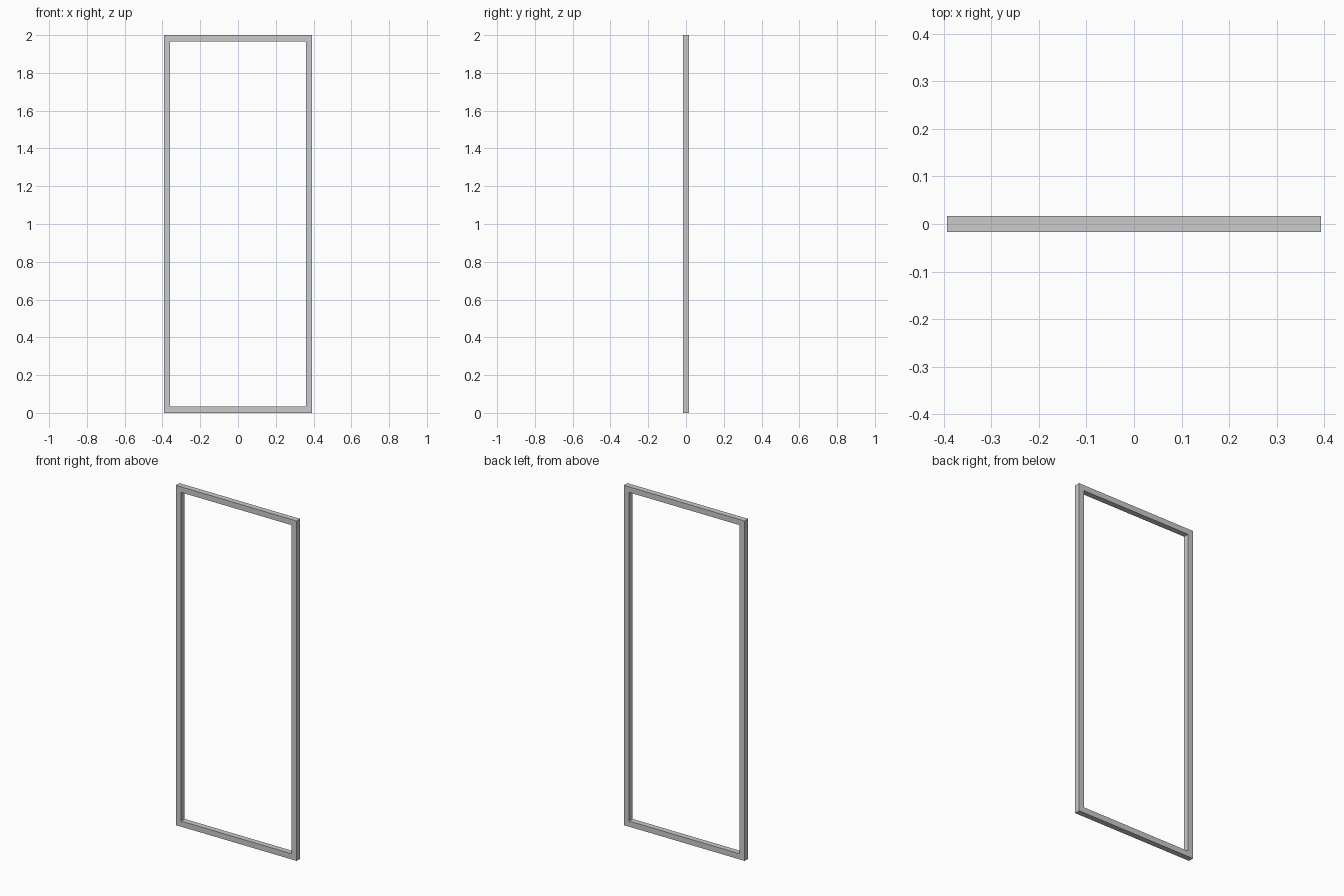
import bpy, bmesh

if "Cube" in bpy.data.objects:
    bpy.data.objects.remove(bpy.data.objects["Cube"])

HALF_W, HEIGHT = 0.393, 2.0   # outer size
BAR, DEPTH = 0.033, 0.033     # square bar section


def rectangle(bm, inset, y):
    x, lo, hi = HALF_W - inset, inset, HEIGHT - inset
    return [bm.verts.new((px, y, pz)) for px, pz in
            ((-x, lo), (x, lo), (x, hi), (-x, hi))]


# Rectangular frame: a square section swept through four mitred corners
bm = bmesh.new()
loops = [rectangle(bm, 0, -DEPTH / 2), rectangle(bm, BAR, -DEPTH / 2),
         rectangle(bm, BAR, DEPTH / 2), rectangle(bm, 0, DEPTH / 2)]
for k in range(4):
    a, b = loops[k], loops[(k + 1) % 4]
    for i in range(4):
        j = (i + 1) % 4
        bm.faces.new((a[i], a[j], b[j], b[i]))
bmesh.ops.recalc_face_normals(bm, faces=bm.faces)

mesh = bpy.data.meshes.new("door_frame")
bm.to_mesh(mesh)
bm.free()
bpy.context.collection.objects.link(bpy.data.objects.new("door_frame", mesh))
